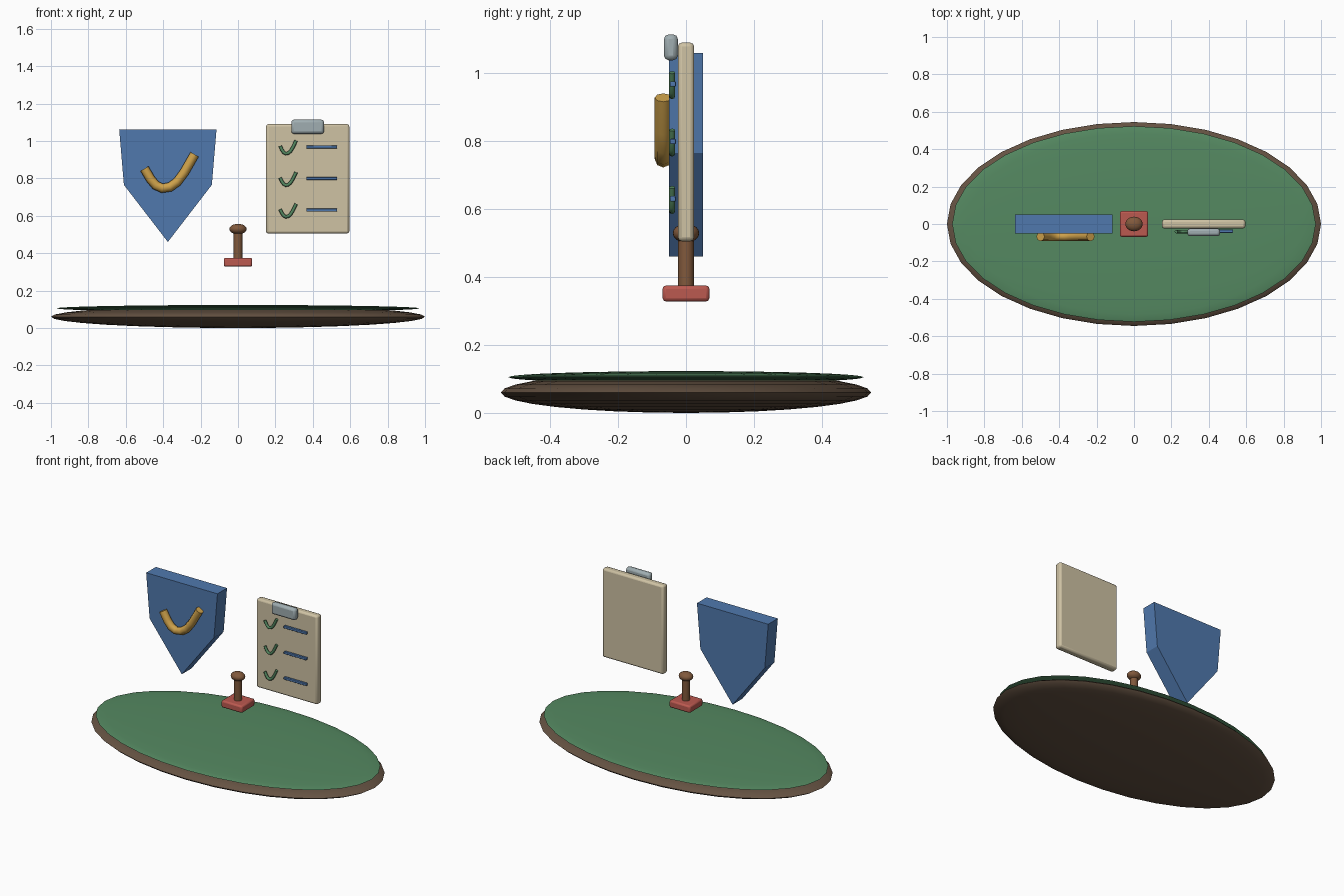
import bpy, bmesh
from math import radians

if "Cube" in bpy.data.objects:
    bpy.data.objects.remove(bpy.data.objects["Cube"])


def material(name, color):
    m = bpy.data.materials.new(name)
    m.diffuse_color = (*color, 1)
    m.use_nodes = True
    m.node_tree.nodes["Principled BSDF"].inputs["Base Color"].default_value = m.diffuse_color
    return m


BROWN = material("dark_wood", (0.13, 0.085, 0.055))
GREEN = material("felt_green", (0.09, 0.25, 0.12))
BLUE = material("blue", (0.08, 0.19, 0.42))
GOLD = material("gold", (0.62, 0.36, 0.07))
PAPER = material("paper", (0.62, 0.54, 0.37))
STEEL = material("steel", (0.35, 0.42, 0.44))
RED = material("red", (0.5, 0.1, 0.08))
WOOD = material("handle_wood", (0.22, 0.1, 0.045))


def finish(name, mat, smooth=True):
    ob = bpy.context.object
    ob.name = name
    ob.data.materials.append(mat)
    if smooth:
        bpy.ops.object.shade_smooth_by_angle(angle=radians(40))
    return ob


def ellipsoid(name, loc, radii, mat, seg=32, rings=16):
    bpy.ops.mesh.primitive_uv_sphere_add(segments=seg, ring_count=rings, location=loc)
    bpy.context.object.scale = radii
    bpy.ops.object.transform_apply(location=False, rotation=False)
    return finish(name, mat)


def box(name, lo, hi, mat, bevel):
    bpy.ops.mesh.primitive_cube_add(size=1, location=[(a + b) / 2 for a, b in zip(lo, hi)])
    bpy.context.object.scale = [b - a for a, b in zip(lo, hi)]
    bpy.ops.object.transform_apply(location=False, rotation=False)
    ob = finish(name, mat)
    mod = ob.modifiers.new("bevel", 'BEVEL')
    mod.width, mod.segments = bevel, 2
    return ob


def tube(name, pts, y, radius, mat):
    cu = bpy.data.curves.new(name, 'CURVE')
    cu.dimensions = '3D'
    cu.bevel_depth, cu.bevel_resolution, cu.use_fill_caps = radius, 2, True
    sp = cu.splines.new('POLY')
    sp.points.add(len(pts) - 1)
    for p, (x, z) in zip(sp.points, pts):
        p.co = (x, y, z, 1)
    sp.use_smooth = True
    cu.materials.append(mat)
    ob = bpy.data.objects.new(name, cu)
    bpy.context.collection.objects.link(ob)
    return ob


# Oval base with felt top
ellipsoid("oval_base", (0, 0, 0.06), (1, 0.545, 0.06), BROWN)
ellipsoid("felt_top", (0, 0, 0.105), (0.972, 0.523, 0.018), GREEN)

# Shield panel
outline = [(-0.635, 1.06), (-0.61, 0.765), (-0.375, 0.46), (-0.14, 0.765), (-0.115, 1.06)]
bm = bmesh.new()
face = bm.faces.new([bm.verts.new((x, -0.05, z)) for x, z in outline])
ext = bmesh.ops.extrude_face_region(bm, geom=[face])
bmesh.ops.translate(bm, vec=(0, 0.1, 0),
                    verts=[v for v in ext["geom"] if isinstance(v, bmesh.types.BMVert)])
bmesh.ops.recalc_face_normals(bm, faces=bm.faces)
me = bpy.data.meshes.new("shield")
bm.to_mesh(me)
bm.free()
me.materials.append(BLUE)
bpy.context.collection.objects.link(bpy.data.objects.new("shield", me))

# Raised check mark on the shield
check = [(-0.50, 0.852), (-0.468, 0.797), (-0.44, 0.763), (-0.405, 0.747),
         (-0.363, 0.754), (-0.325, 0.781), (-0.287, 0.832), (-0.232, 0.928)]
tube("shield_check", check, -0.067, 0.025, GOLD)

# Clipboard
box("clipboard", (0.15, -0.024, 0.505), (0.595, 0.024, 1.09), PAPER, 0.012)
box("clip", (0.285, -0.065, 1.038), (0.46, -0.024, 1.114), STEEL, 0.014)

# Checklist rows
for i, z in enumerate((0.968, 0.799, 0.63)):
    row = [(0.265 + (x + 0.375) * 0.32, z + (cz - 0.84) * 0.385) for x, cz in check]
    tube(f"row_check_{i + 1}", row, -0.041, 0.009, GREEN)
    box(f"row_line_{i + 1}", (0.365, -0.047, z - 0.008), (0.53, -0.03, z + 0.008), BLUE, 0.003)

# Rubber stamp
box("stamp_base", (-0.076, -0.069, 0.328), (0.076, 0.069, 0.375), RED, 0.01)
bpy.ops.mesh.primitive_cylinder_add(vertices=20, radius=0.023, depth=0.16, location=(0, 0, 0.45))
finish("stamp_handle", WOOD)
ellipsoid("stamp_knob", (0, 0, 0.529), (0.046, 0.039, 0.028), WOOD, 20, 10)
